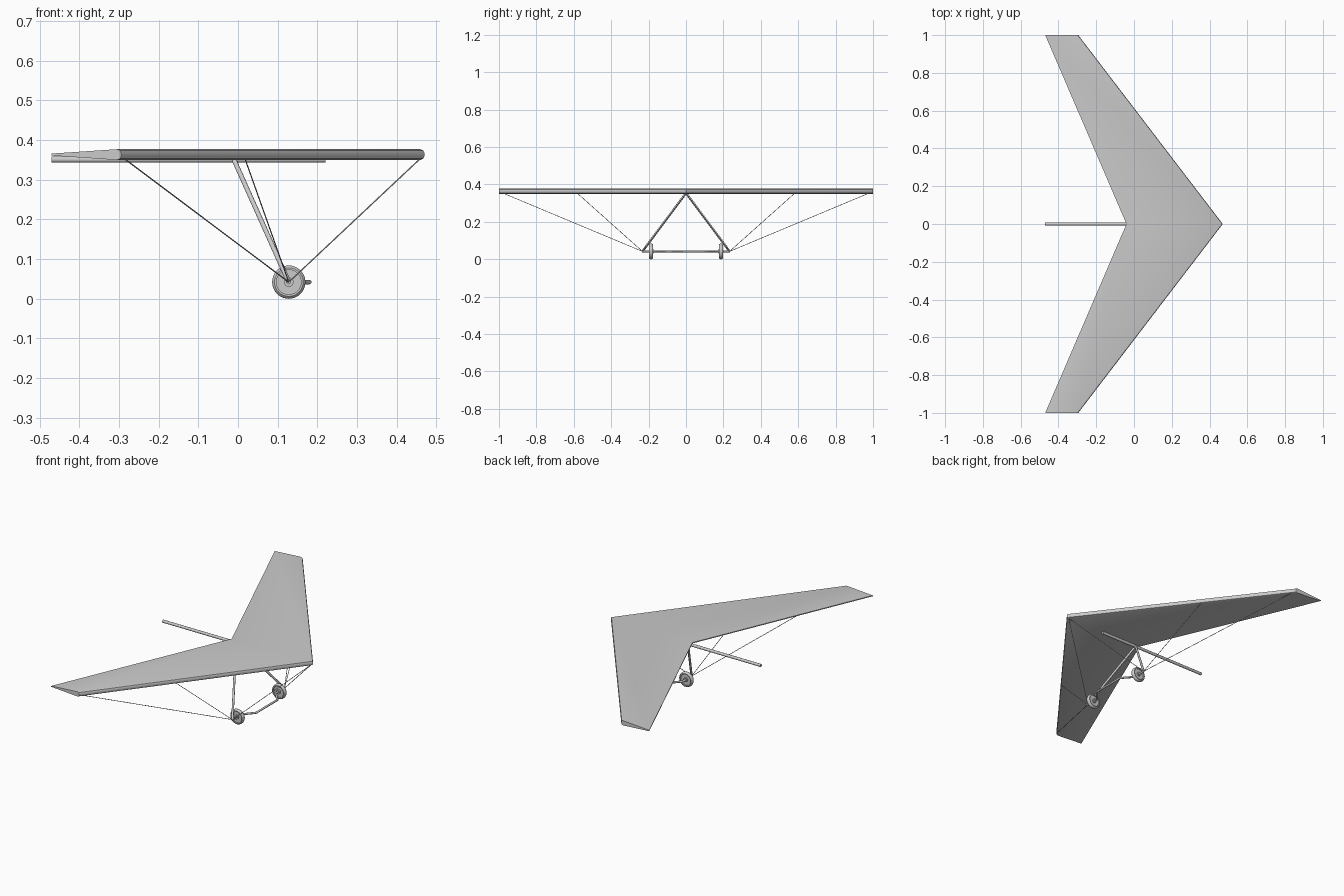
import bpy, bmesh, math
from mathutils import Vector

if "Cube" in bpy.data.objects:
    bpy.data.objects.remove(bpy.data.objects["Cube"])


def finish(bm, name, smooth=True):
    bmesh.ops.recalc_face_normals(bm, faces=bm.faces)
    me = bpy.data.meshes.new(name)
    bm.to_mesh(me)
    bm.free()
    ob = bpy.data.objects.new(name, me)
    bpy.context.collection.objects.link(ob)
    if smooth:
        bpy.ops.object.select_all(action='DESELECT')
        ob.select_set(True)
        bpy.context.view_layer.objects.active = ob
        bpy.ops.object.shade_smooth_by_angle(angle=math.radians(35))
    return ob


def tube(name, points, radius, sides=12):
    """Capped round tube swept along a list of points."""
    pts = [Vector(p) for p in points]
    bm = bmesh.new()
    rings = []
    for i, p in enumerate(pts):
        d_in = (p - pts[i - 1]).normalized() if i else None
        d_out = (pts[i + 1] - p).normalized() if i < len(pts) - 1 else None
        d = ((d_in or d_out) + (d_out or d_in)).normalized()
        up = Vector((0, 0, 1)) if abs(d.z) < 0.95 else Vector((1, 0, 0))
        u = d.cross(up).normalized()
        v = u.cross(d)
        stretch = 1 / max(0.5, d.dot(d_out or d_in))
        rings.append([bm.verts.new(p + radius * (math.cos(a) * u * stretch + math.sin(a) * v))
                      for a in (2 * math.pi * k / sides for k in range(sides))])
    for r0, r1 in zip(rings, rings[1:]):
        for k in range(sides):
            n = (k + 1) % sides
            bm.faces.new((r0[k], r0[n], r1[n], r1[k]))
    bm.faces.new(rings[0])
    bm.faces.new(rings[-1])
    return finish(bm, name)


def lathe_y(name, profile, centre, steps=32):
    """Closed (radius, y) profile spun round the y axis."""
    bm = bmesh.new()
    rings = [[bm.verts.new(Vector(centre) + Vector((r * math.cos(a), y, r * math.sin(a))))
              for r, y in profile]
             for a in (2 * math.pi * k / steps for k in range(steps))]
    n = len(profile)
    for i in range(steps):
        a, b = rings[i], rings[(i + 1) % steps]
        for j in range(n):
            k = (j + 1) % n
            bm.faces.new((a[j], a[k], b[k], b[j]))
    return finish(bm, name)


# Swept wing: blunt rounded leading edge tapering to a thin trailing edge
def section(y, lead, trail):
    return [(trail, y, 0.361), (lead - 0.010, y, 0.350), (lead - 0.003, y, 0.353),
            (lead, y, 0.359), (lead, y, 0.368), (lead - 0.003, y, 0.374),
            (lead - 0.010, y, 0.377), (trail, y, 0.366)]


bm = bmesh.new()
loops = [[bm.verts.new(c) for c in section(*s)]
         for s in ((-1, -0.295, -0.47), (0, 0.47, -0.04), (1, -0.295, -0.47))]
for a, b in zip(loops, loops[1:]):
    for j in range(len(a)):
        k = (j + 1) % len(a)
        bm.faces.new((a[j], a[k], b[k], b[j]))
bm.faces.new(loops[0])
bm.faces.new(loops[-1])
finish(bm, "wing")

# Keel tube under the wing
tube("keel", [(-0.47, 0, 0.351), (0.22, 0, 0.351)], 0.008)

# Control bar, bowed forward in the middle
AX, AZ = 0.128, 0.042
tube("control_bar", [(AX, -0.235, AZ), (AX, -0.155, AZ), (0.18, -0.095, AZ),
                     (0.18, 0.095, AZ), (AX, 0.155, AZ), (AX, 0.235, AZ)], 0.0055)

tyre = [(0.031, -0.011), (0.036, -0.011), (0.040, -0.008), (0.042, -0.003),
        (0.042, 0.003), (0.040, 0.008), (0.036, 0.011), (0.031, 0.011)]
disc = [(0.010, -0.005), (0.032, -0.005), (0.032, 0.005), (0.010, 0.005)]
hub = [(0.004, -0.012), (0.012, -0.012), (0.012, 0.012), (0.004, 0.012)]

for s, side in ((-1, "right"), (1, "left")):
    corner = (AX, s * 0.233, AZ)
    # Upright of the A-frame
    tube(side + "_upright", [(-0.01, s * 0.003, 0.350), corner], 0.006)
    # Rigging wires to nose, mid wing and tip
    for end, name in (((0.458, 0, 0.352), "nose"), ((0.018, s * 0.58, 0.352), "mid"),
                      ((-0.285, s * 0.975, 0.352), "tip")):
        tube(f"{side}_{name}_wire", [corner, end], 0.0016, 6)
    # Wheel
    c = (AX, s * 0.187, AZ)
    for prof, name in ((tyre, "tyre"), (disc, "wheel_disc"), (hub, "wheel_hub")):
        lathe_y(f"{side}_{name}", prof, c)
